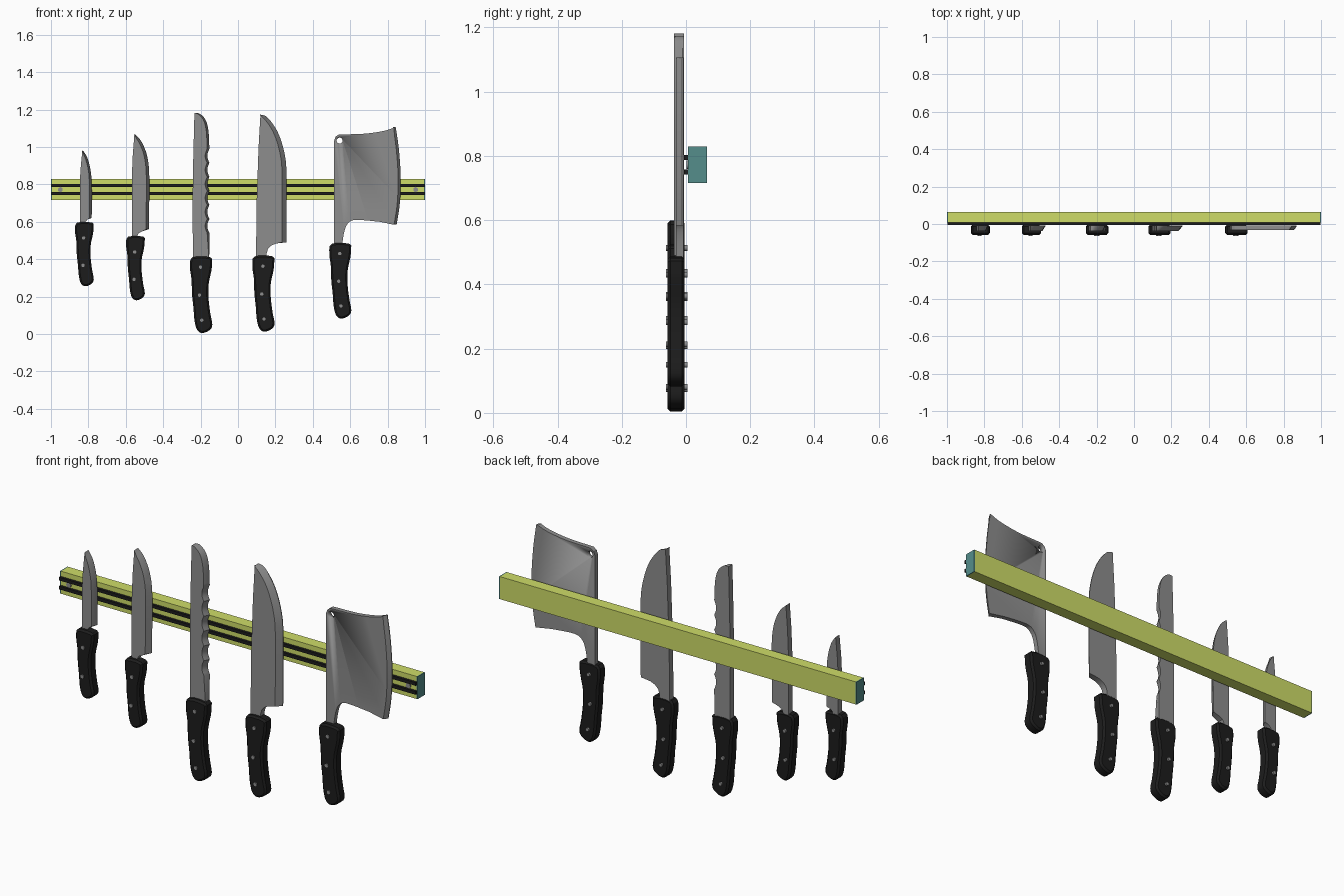
import bpy, bmesh, math
from mathutils import Vector

if "Cube" in bpy.data.objects:
    bpy.data.objects.remove(bpy.data.objects["Cube"])


def material(name, rgb):
    m = bpy.data.materials.new(name)
    m.diffuse_color = (*rgb, 1)
    m.use_nodes = True
    m.node_tree.nodes["Principled BSDF"].inputs["Base Color"].default_value = m.diffuse_color
    return m


LIME = material("lime", (0.62, 0.72, 0.14))
TEAL = material("teal", (0.09, 0.27, 0.26))
BLACK = material("black", (0.012, 0.012, 0.012))
STEEL = material("steel", (0.27, 0.27, 0.27))


def finish(bm, name, mat, smooth=True):
    bmesh.ops.recalc_face_normals(bm, faces=bm.faces)
    me = bpy.data.meshes.new(name)
    bm.to_mesh(me)
    bm.free()
    ob = bpy.data.objects.new(name, me)
    bpy.context.collection.objects.link(ob)
    me.materials.append(mat)
    bpy.context.view_layer.objects.active = ob
    ob.select_set(True)
    if smooth:
        bpy.ops.object.shade_smooth_by_angle(angle=math.radians(30))
    ob.select_set(False)
    return ob


def box(name, x0, x1, y0, y1, z0, z1, mat):
    bm = bmesh.new()
    bmesh.ops.create_cube(bm, size=1)
    for v in bm.verts:
        v.co = ((x0 + x1) / 2 + v.co.x * (x1 - x0), (y0 + y1) / 2 + v.co.y * (y1 - y0),
                (z0 + z1) / 2 + v.co.z * (z1 - z0))
    return finish(bm, name, mat, False)


def loft(name, rings, mat):
    """Join rings of (x, z) points at given depths y, capping both ends."""
    bm = bmesh.new()
    loops = [[bm.verts.new((x, y, z)) for x, z in pts] for y, pts in rings]
    n = len(loops[0])
    for a, b in zip(loops, loops[1:]):
        for i in range(n):
            j = (i + 1) % n
            bm.faces.new((a[i], a[j], b[j], b[i]))
    bm.faces.new(loops[0])
    bm.faces.new(loops[-1])
    return finish(bm, name, mat)


def pin(name, x, z, r, y0, y1, mat):
    ring = [(x + r * math.cos(i * math.tau / 16), z + r * math.sin(i * math.tau / 16)) for i in range(16)]
    return loft(name, [(y0, ring), (y1, ring)], mat)


def spline(pts, sub, closed=False):
    """Catmull-Rom curve through the points."""
    p = [Vector(q) for q in pts]
    n = len(p)
    at = (lambda i: p[i % n]) if closed else (lambda i: p[max(0, min(n - 1, i))])
    out = []
    for i in range(n if closed else n - 1):
        a, b, c, d = at(i - 1), at(i), at(i + 1), at(i + 2)
        for k in range(sub):
            t = k / sub
            out.append(0.5 * (2 * b + (c - a) * t + (2 * a - 5 * b + 4 * c - d) * t * t
                              + (3 * b - a - 3 * c + d) * t ** 3))
    if not closed:
        out.append(p[-1])
    return out


def inset(pts, d):
    out = []
    for i, p in enumerate(pts):
        t = (pts[(i + 1) % len(pts)] - pts[i - 1]).normalized()
        out.append(p + Vector((t.y, -t.x)) * d)   # outline runs clockwise
    return out


def blade(name, spine, edge, heel, bevel, y_back=-0.007, y_front=-0.038, ramp=4):
    """Flat back; the front face is ground away along the cutting edge."""
    spine = [Vector(p) for p in spine]
    heel = [Vector(p) for p in heel]
    ground = [p - Vector((bevel * (min(1, i / ramp) if ramp else 1), 0)) for i, p in enumerate(edge)]
    full, front = spine + edge + heel, spine + ground + heel
    return loft(name, [(y_back, full), (y_back - 0.004, full), (y_front, front)], STEEL)


HANDLE = [(-.112, 0), (.125, 0), (.145, -.09), (.135, -.19), (.1, -.36), (.1, -.55), (.125, -.75),
          (.15, -.89), (.115, -.96), (.02, -1), (-.05, -.96), (-.085, -.84), (-.1, -.66),
          (-.118, -.49), (-.125, -.29), (-.145, -.13)]


def handle(name, x, top, h, rivets):
    pts = spline([(x + a * h, top + b * h) for a, b in HANDLE], 3, True)
    small = inset(pts, 0.009)
    loft(name + "_handle", [(-.004, small), (-.013, pts), (-.049, pts), (-.058, small)], BLACK)
    for i, (rx, rz) in enumerate(rivets):
        pin(f"{name}_rivet_{i + 1}", x + rx * h, top + rz * h, 0.009, -.063, .005, STEEL)


# Wall bar with end caps, magnet strips and screws
box("wall_bar", -.995, .995, .007, .065, .715, .829, LIME)
for s, side in ((-1, "left"), (1, "right")):
    box(f"end_cap_{side}", *sorted((s * .995, s)), .007, .065, .715, .829, TEAL)
    pin(f"screw_{side}", s * .95, .772, .013, .002, .01, STEEL)
for z, row in ((.75, "lower"), (.795, "upper")):
    box(f"magnet_strip_{row}", -.998, .998, -.006, .008, z - .008, z + .008, BLACK)

# Handles
TWO = [(-.01, -.24), (-.02, -.67)]
THREE = [(-.005, -.13), (-.02, -.5), (.01, -.83)]
handle("paring_knife", -.822, .595, .34, TWO)
handle("utility_knife", -.549, .52, .34, TWO)
handle("bread_knife", -.198, .41, .405, THREE)
handle("chef_knife", .135, .415, .403, THREE)
handle("cleaver", .546, .482, .40, THREE)

# Plain blades
blade("paring_blade", [(-.846, .57), (-.846, .8), (-.842, .88)],
      spline([(-.832, .985), (-.806, .943), (-.787, .868), (-.782, .78), (-.782, .62)], 5),
      [(-.805, .612), (-.815, .6), (-.815, .57)], .012)
blade("utility_blade", [(-.568, .49), (-.568, .83), (-.563, .95)],
      spline([(-.554, 1.07), (-.517, 1.03), (-.485, .948), (-.474, .83), (-.477, .56)], 5),
      [(-.51, .55), (-.53, .54), (-.54, .52), (-.54, .49)], .016)
blade("chef_blade", [(.096, .39), (.1, .72), (.11, 1.0)],
      spline([(.12, 1.173), (.158, 1.157), (.212, 1.08), (.249, .964), (.26, .83), (.258, .49)], 6),
      [(.205, .484), (.178, .473), (.16, .455), (.153, .43), (.153, .39)], .024)

# Serrated bread blade with scalloped edge
tip = spline([(-.233, 1.18), (-.206, 1.178), (-.174, 1.146), (-.158, 1.087), (-.153, .99)], 5)
scallops = [Vector((-.153 - .011 * abs(math.sin(math.pi * i / 6)), .99 - .45 * i / 36)) for i in range(1, 37)]
blade("bread_blade", [(-.241, .38), (-.243, .72), (-.239, .95)], tip + scallops, [(-.154, .38)], .012)

# Cleaver blade with hanging hole
cleaver = blade("cleaver_blade",
                [(.514, .45), (.514, 1.034), (.522, 1.055), (.538, 1.066)]
                + spline([(.56, 1.067), (.68, 1.071), (.785, 1.087), (.842, 1.107)], 4)[:-1],
                spline([(.843, 1.107), (.86, .99), (.87, .84), (.865, .696), (.848, .584)], 4),
                spline([(.757, .6), (.63, .61), (.587, .59), (.568, .546), (.556, .47)], 4),
                .014, -.008, -.031, 0)
cutter = pin("hole_cutter", .543, 1.034, .016, -.1, .05, STEEL)
cutter.hide_render = True
mod = cleaver.modifiers.new("hole", "BOOLEAN")
mod.operation, mod.object, mod.solver = "DIFFERENCE", cutter, "EXACT"
bpy.context.view_layer.objects.active = cleaver
bpy.ops.object.modifier_apply(modifier="hole")
bpy.data.objects.remove(cutter)
